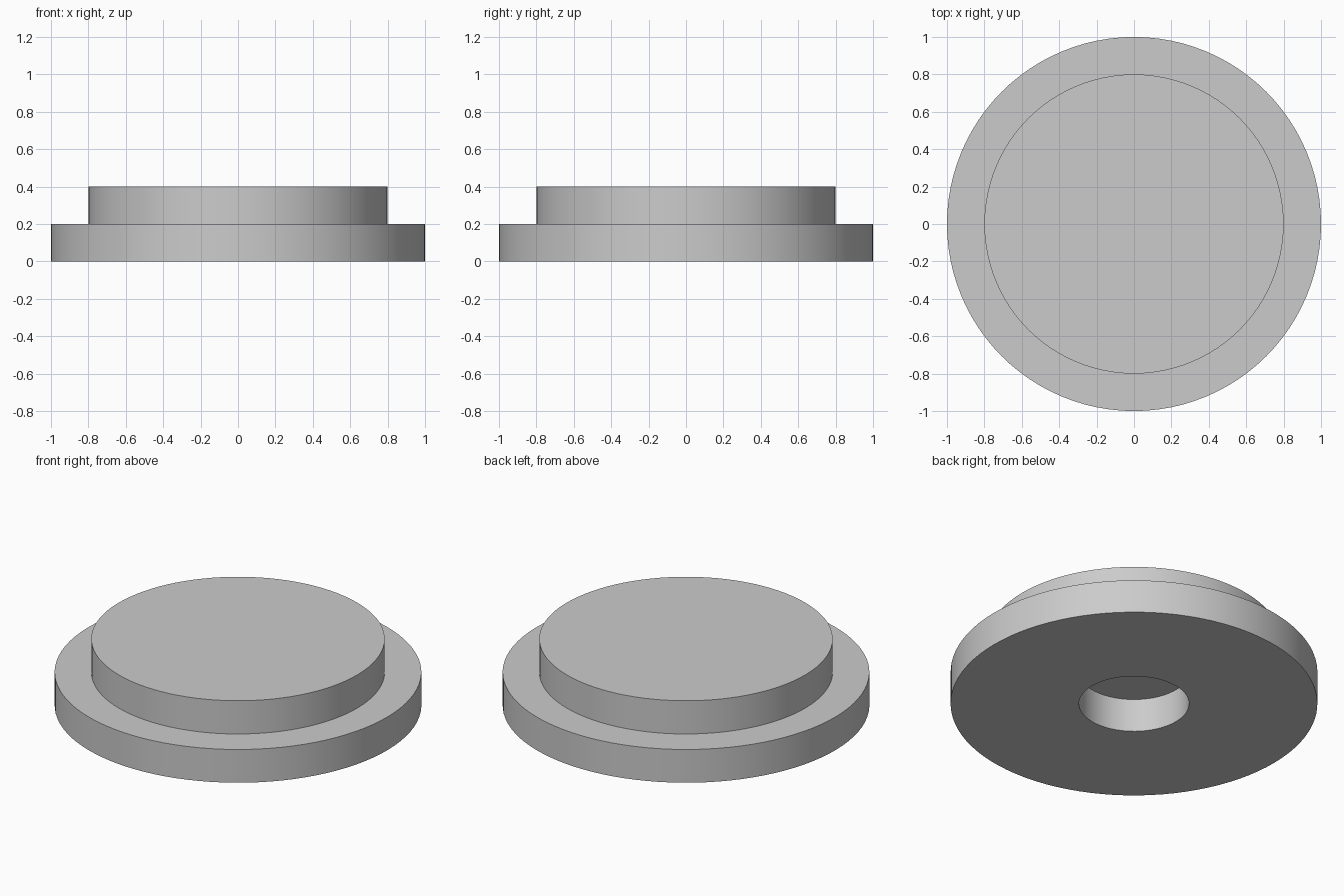
import bpy
import bmesh
import math

cube = bpy.data.objects.get("Cube")
if cube:
    bpy.data.objects.remove(cube, do_unlink=True)

SEGMENTS = 96

# Single plain grey
grey = bpy.data.materials.new("plain_grey")
grey.use_nodes = True
colour = (0.6, 0.6, 0.6, 1.0)
grey.diffuse_color = colour
grey.node_tree.nodes["Principled BSDF"].inputs["Base Color"].default_value = colour


def lathe(name, profile):
    """Revolve a (radius, height) profile that starts and ends on the z axis."""
    bm = bmesh.new()
    verts = [bm.verts.new((r, 0, z)) for r, z in profile]
    edges = [bm.edges.new(pair) for pair in zip(verts, verts[1:])]
    bmesh.ops.spin(bm, geom=verts + edges, cent=(0, 0, 0), axis=(0, 0, 1),
                   angle=math.tau, steps=SEGMENTS, use_merge=True)
    bmesh.ops.remove_doubles(bm, verts=bm.verts, dist=0.0001)
    bmesh.ops.recalc_face_normals(bm, faces=bm.faces)
    mesh = bpy.data.meshes.new(name)
    bm.to_mesh(mesh)
    bm.free()
    mesh.materials.append(grey)
    obj = bpy.data.objects.new(name, mesh)
    bpy.context.collection.objects.link(obj)
    bpy.ops.object.select_all(action="DESELECT")
    obj.select_set(True)
    bpy.context.view_layer.objects.active = obj
    bpy.ops.object.shade_smooth_by_angle(angle=math.radians(30))
    return obj


# Stepped disc: blind bore underneath, wide flange, narrower raised boss
lathe("stepped_disc", [
    (0, 0.2), (0.3, 0.2), (0.3, 0),
    (1, 0), (1, 0.2),
    (0.8, 0.2), (0.8, 0.4), (0, 0.4),
])
